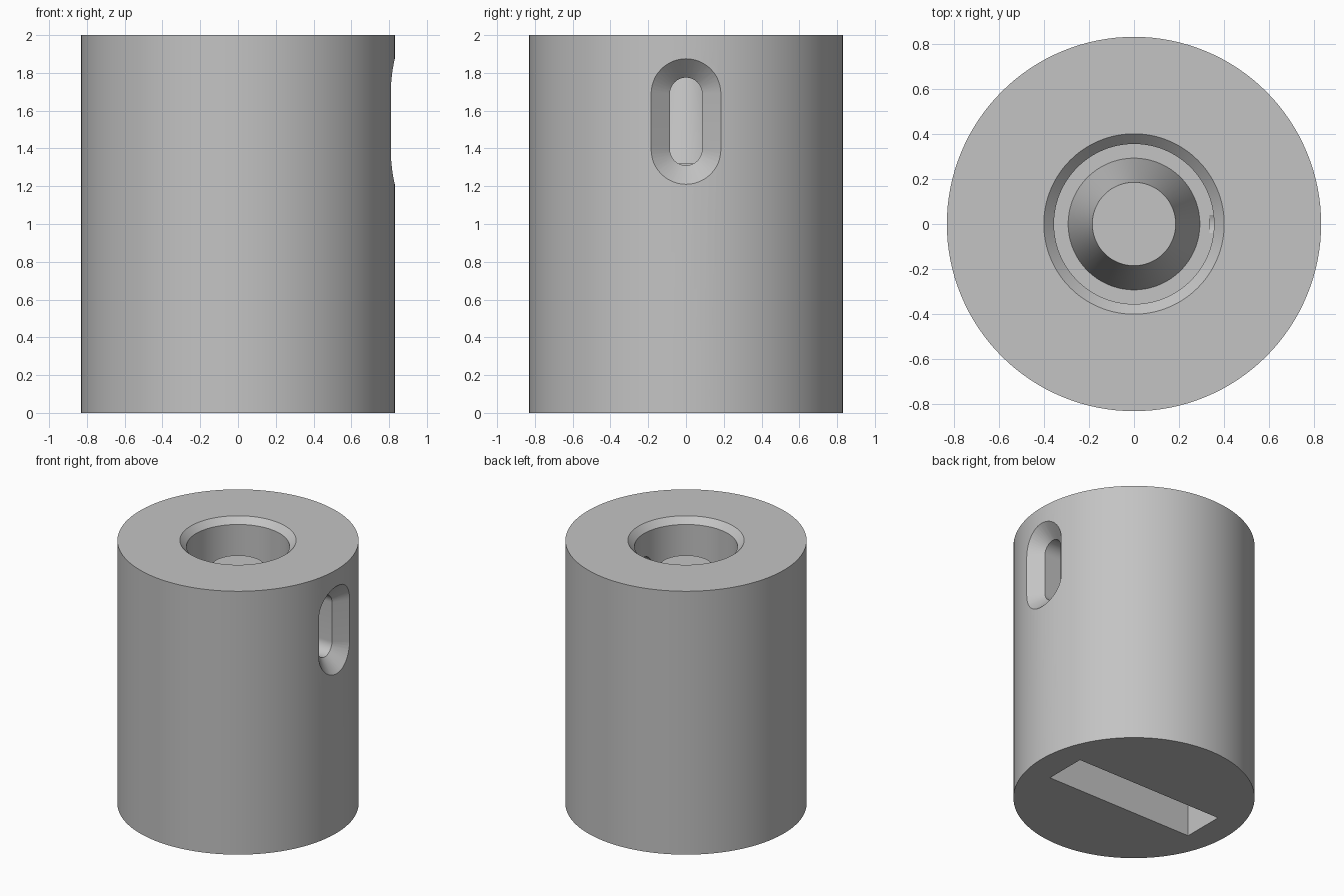
import bpy
import bmesh
from math import cos, sin, pi, sqrt, radians

SEG = 128
RADIUS = 0.83

cube = bpy.data.objects.get("Cube")
if cube:
    bpy.data.objects.remove(cube, do_unlink=True)

grey = bpy.data.materials.new("plain_grey")
grey.use_nodes = True
colour = (0.55, 0.55, 0.55, 1)
grey.diffuse_color = colour
grey.node_tree.nodes["Principled BSDF"].inputs["Base Color"].default_value = colour


def skin(name, rings):
    """Closed solid from a stack of matching point loops, capped at both ends."""
    bm = bmesh.new()
    loops = [[bm.verts.new(p) for p in ring] for ring in rings]
    n = len(loops[0])
    for low, high in zip(loops, loops[1:]):
        for i in range(n):
            j = (i + 1) % n
            bm.faces.new((low[i], low[j], high[j], high[i]))
    bm.faces.new(loops[0])
    bm.faces.new(loops[-1])
    bmesh.ops.recalc_face_normals(bm, faces=bm.faces)
    mesh = bpy.data.meshes.new(name)
    bm.to_mesh(mesh)
    bm.free()
    obj = bpy.data.objects.new(name, mesh)
    bpy.context.collection.objects.link(obj)
    mesh.materials.append(grey)
    return obj


def turned(name, profile):
    """Round solid from (radius, height) pairs."""
    angles = [2 * pi * i / SEG for i in range(SEG)]
    return skin(name, [[(r * cos(a), r * sin(a), z) for a in angles]
                       for r, z in profile])


def slot_outline(r, low=1.395, high=1.69, steps=24):
    """Upright rounded slot as (y, z) points."""
    top = [(r * cos(pi * i / steps), high + r * sin(pi * i / steps))
           for i in range(steps + 1)]
    bottom = [(-y, low + high - z) for y, z in top]
    return top + bottom


# Main cylinder
body = turned("body", [(RADIUS, 0), (RADIUS, 2)])

# Bore with a chamfered mouth; the tapered centre post stays standing in it
bore = turned("bore_cutter", [(0.355, 1.32), (0.355, 1.955), (0.4, 2), (0.4, 2.1)])
post = turned("centre_post", [(0.292, 1.25), (0.292, 1.32), (0.185, 1.8)])

# Side slot whose bevel follows the curved wall
wide, narrow = slot_outline(0.185), slot_outline(0.085)
side_slot = skin("side_slot_cutter", [
    [(1.0, y, z) for y, z in wide],
    [(sqrt(RADIUS ** 2 - y * y), y, z) for y, z in wide],
    [(0.73, y, z) for y, z in narrow],
    [(0.335, y, z) for y, z in narrow]])

# Rectangular slot in the underside
corners = [(-0.62, -0.16), (0.62, -0.16), (0.62, 0.16), (-0.62, 0.16)]
base_slot = skin("base_slot_cutter", [[(x, y, z) for x, y in corners]
                                      for z in (-0.1, 0.5)])


def combine(tool, operation):
    mod = body.modifiers.new(tool.name, "BOOLEAN")
    mod.operation = operation
    mod.solver = "EXACT"
    mod.object = tool
    bpy.context.view_layer.objects.active = body
    bpy.ops.object.modifier_apply(modifier=mod.name)
    bpy.data.objects.remove(tool, do_unlink=True)


combine(bore, "DIFFERENCE")
combine(side_slot, "DIFFERENCE")
combine(base_slot, "DIFFERENCE")
combine(post, "UNION")

# Smooth walls with crisp edges
bpy.ops.object.select_all(action="DESELECT")
body.select_set(True)
bpy.context.view_layer.objects.active = body
bpy.ops.object.shade_smooth_by_angle(angle=radians(25))
